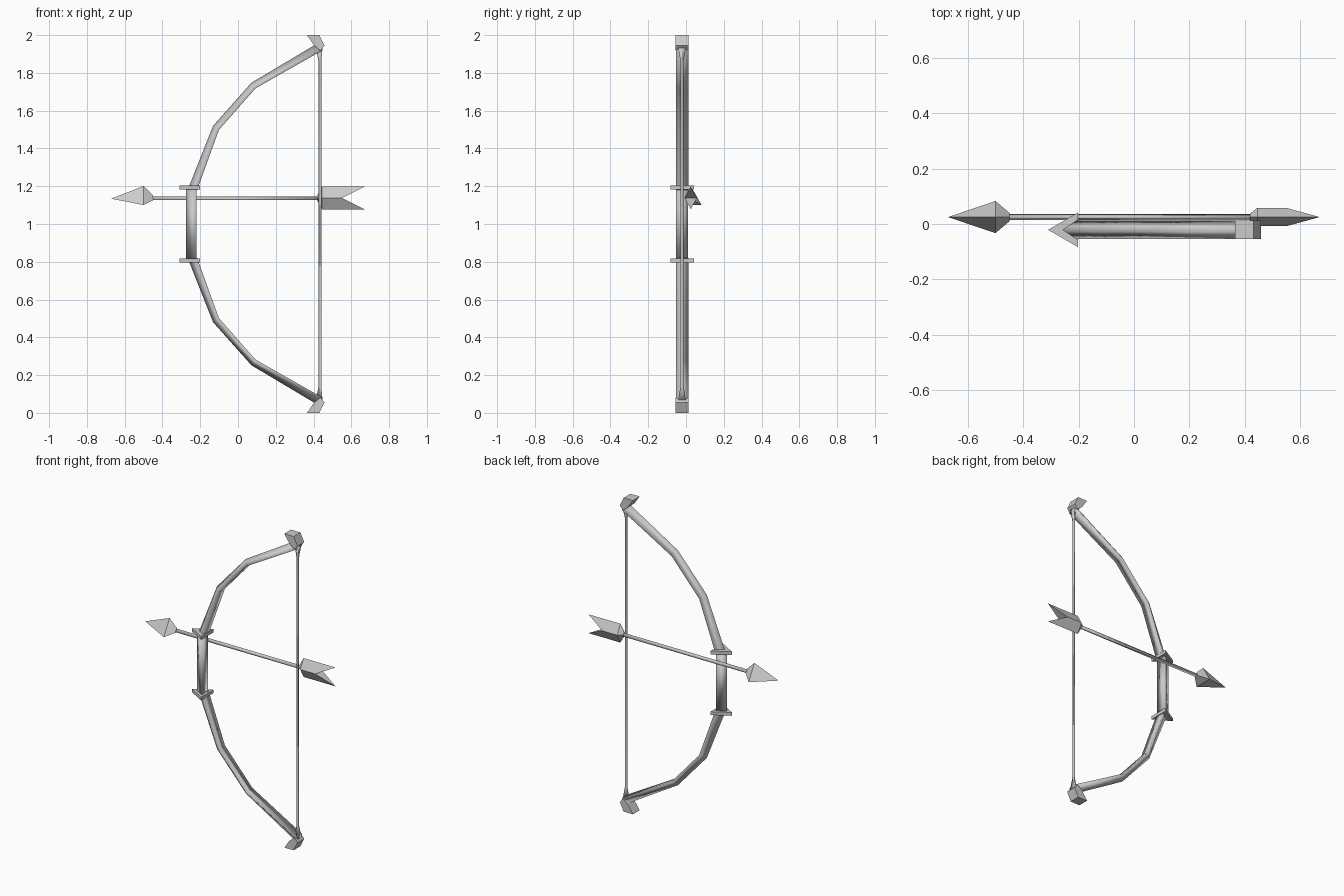
import bpy, bmesh, math

if "Cube" in bpy.data.objects:
    bpy.data.objects.remove(bpy.data.objects["Cube"])

BOW_Y = -0.021
ARROW_Y, ARROW_Z = 0.025, 1.134


def loft(name, rings, smooth=False):
    """Skin a list of equal-length vertex rings and cap both ends."""
    bm = bmesh.new()
    vs = [[bm.verts.new(p) for p in r] for r in rings]
    n = len(rings[0])
    for a, b in zip(vs, vs[1:]):
        for i in range(n):
            j = (i + 1) % n
            bm.faces.new((a[i], a[j], b[j], b[i]))
    bm.faces.new(vs[0])
    bm.faces.new(vs[-1])
    bmesh.ops.recalc_face_normals(bm, faces=bm.faces)
    me = bpy.data.meshes.new(name)
    bm.to_mesh(me)
    bm.free()
    for p in me.polygons:
        p.use_smooth = smooth
    ob = bpy.data.objects.new(name, me)
    bpy.context.collection.objects.link(ob)
    return ob


def flip(ring):
    """Mirror a ring across the middle of the bow (z = 1)."""
    return [(x, y, 2 - z) for x, y, z in ring]


def bow_ring(outer, inner, half=0.033):
    """Triangular section: ridge on the outside, flat face toward the string."""
    (ox, oz), (ix, iz) = outer, inner
    return [(ox, BOW_Y, oz), (ix, BOW_Y - half, iz), (ix, BOW_Y + half, iz)]


def tri_z(x, z, r):
    """Triangle in plan, pointing to -x."""
    return [(x - r * math.cos(a), BOW_Y + r * math.sin(a), z)
            for a in (0, 2 * math.pi / 3, 4 * math.pi / 3)]


def tri_x(x, r):
    """Triangle across the arrow, pointing up."""
    return [(x, ARROW_Y + r * math.sin(a), ARROW_Z + r * math.cos(a))
            for a in (0, 2 * math.pi / 3, 4 * math.pi / 3)]


# limbs, bent outward-ridged triangular bars
limb = [bow_ring((-0.268, 1.18), (-0.216, 1.18)),
        bow_ring((-0.257, 1.205), (-0.209, 1.20)),
        bow_ring((-0.132, 1.52), (-0.101, 1.498)),
        bow_ring((0.071, 1.748), (0.093, 1.718)),
        bow_ring((0.415, 1.953), (0.445, 1.918))]

# hooked limb end, a slab profile in xz
tip_profile = [(0.365, 2.0), (0.431, 2.0), (0.458, 1.945),
               (0.436, 1.918), (0.402, 1.946)]
tip = [[(x, BOW_Y + s * 0.034, z) for x, z in tip_profile] for s in (-1, 1)]

# triangular guard plate at the end of the grip
guard = [tri_z(-0.238, z, 0.072) for z in (1.183, 1.204)]

for side, m in (("upper", lambda r: r), ("lower", flip)):
    loft(side + "_limb", [m(r) for r in limb], True)
    loft(side + "_limb_tip", [m(r) for r in tip])
    loft(side + "_grip_guard", [m(r) for r in guard])

# grip
loft("grip", [tri_z(-0.238, z, 0.038) for z in (0.81, 1.19)], True)

# string, flared where it meets the limbs
half_string = [tri_z(0.436, z, r) for z, r in ((1.86, 0.0095), (1.935, 0.024))]
loft("string", [flip(r) for r in reversed(half_string)] + half_string, True)

# arrow
loft("arrow_shaft", [tri_x(-0.46, 0.0125), tri_x(0.47, 0.0125)], True)
loft("arrow_head", [tri_x(-0.67, 0.0005), tri_x(-0.5, 0.067), tri_x(-0.45, 0.018)])


def diamond(x_tall, x_wide, h, w):
    return [(x_tall, ARROW_Y, ARROW_Z + 0.004 + h), (x_wide, ARROW_Y + w, ARROW_Z + 0.004),
            (x_tall, ARROW_Y, ARROW_Z + 0.004 - h), (x_wide, ARROW_Y - w, ARROW_Z + 0.004)]


# fletching: diamond tube with a notched back
fletch = loft("arrow_fletching", [diamond(0.418, 0.418, 0.012, 0.012),
                                  diamond(0.445, 0.445, 0.06, 0.033),
                                  diamond(0.67, 0.55, 0.06, 0.033)])
bm = bmesh.new()
bm.from_mesh(fletch.data)
bm.verts.ensure_lookup_table()
# fold the back cap inward along the line between the two short corners
cap = next(f for f in bm.faces if all(v.co.x > 0.5 for v in f.verts))
wide = [v for v in cap.verts if v.co.x < 0.6]
bmesh.utils.face_split(cap, wide[0], wide[1])
bm.to_mesh(fletch.data)
bm.free()
